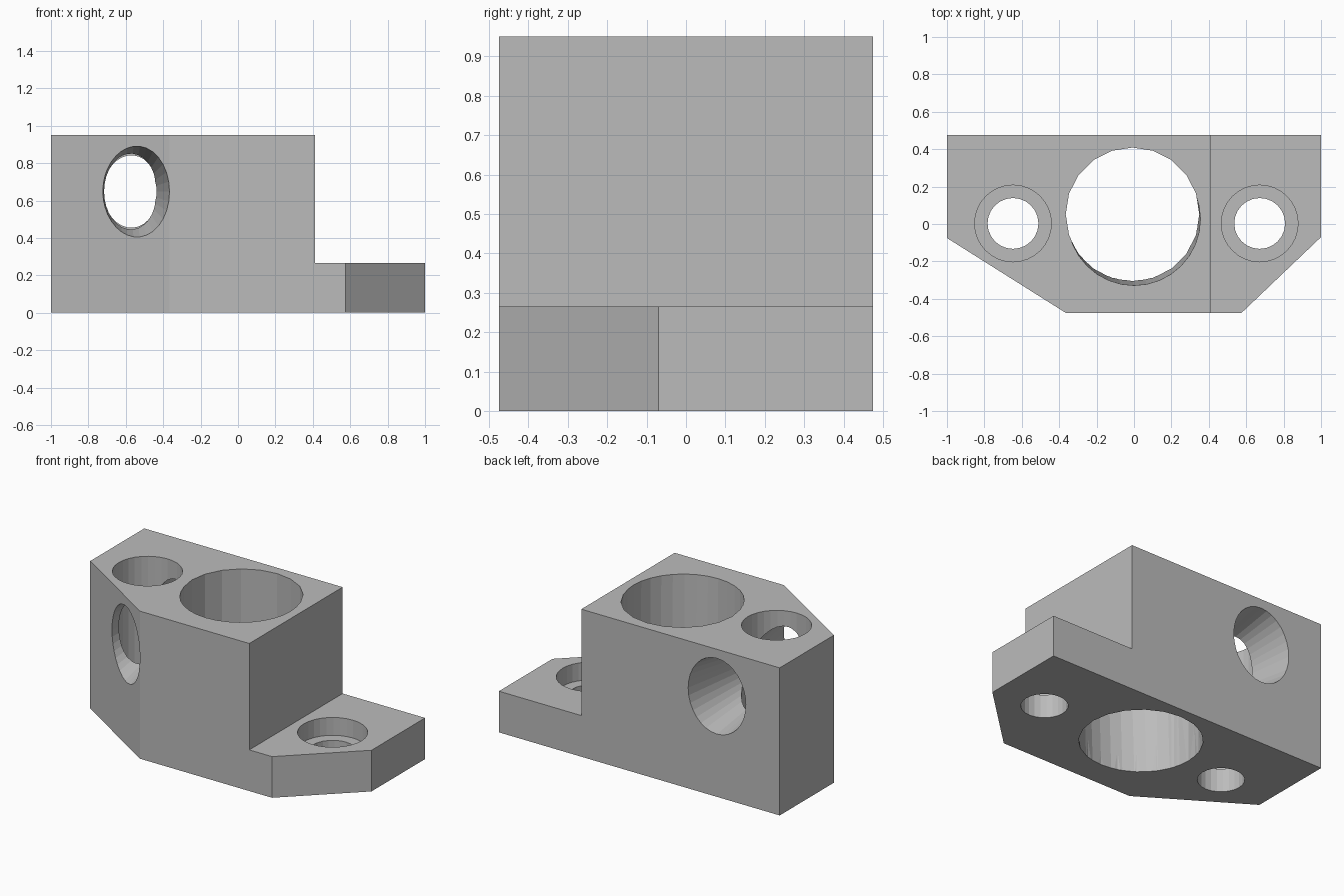
import bpy, bmesh, math
from mathutils import Vector

cube = bpy.data.objects.get("Cube")
if cube:
    bpy.data.objects.remove(cube, do_unlink=True)

grey = bpy.data.materials.new("plain grey")
grey.use_nodes = True
colour = (0.5, 0.5, 0.5, 1)
grey.diffuse_color = colour
grey.node_tree.nodes["Principled BSDF"].inputs["Base Color"].default_value = colour


def loft(name, rings):
    """Closed solid through a list of matching point rings."""
    bm = bmesh.new()
    loops = [[bm.verts.new(p) for p in ring] for ring in rings]
    n = len(loops[0])
    for a, b in zip(loops, loops[1:]):
        for i in range(n):
            j = (i + 1) % n
            bm.faces.new((a[i], a[j], b[j], b[i]))
    bm.faces.new(loops[0])
    bm.faces.new(loops[-1])
    bmesh.ops.recalc_face_normals(bm, faces=bm.faces)
    mesh = bpy.data.meshes.new(name)
    bm.to_mesh(mesh)
    bm.free()
    mesh.materials.append(grey)
    obj = bpy.data.objects.new(name, mesh)
    bpy.context.collection.objects.link(obj)
    return obj


def ellipse(centre, u, v, sides):
    angles = [math.tau * i / sides for i in range(sides)]
    return [Vector(centre) + Vector(u) * math.cos(a) + Vector(v) * math.sin(a) for a in angles]


def bore(name, low, high, radius, sides):
    return loft(name, [ellipse(c, (radius, 0, 0), (0, radius, 0), sides) for c in (low, high)])


def cut(target, cutter):
    mod = target.modifiers.new(cutter.name, "BOOLEAN")
    mod.operation = "DIFFERENCE"
    mod.solver = "EXACT"
    mod.object = cutter
    bpy.context.view_layer.objects.active = target
    bpy.ops.object.modifier_apply(modifier=mod.name)
    bpy.data.objects.remove(cutter, do_unlink=True)


# Chamfered block
outline = [(-1, .475), (-1, -.075), (-.365, -.475), (.575, -.475), (1, -.07), (1, .475)]
block = loft("mounting_block", [[(x, y, z) for x, y in outline] for z in (0, .95)])

# Lowered step at one end
corners = [(.413, -1), (2, -1), (2, 1), (.413, 1)]
cut(block, loft("step_cutter", [[(x, y, z) for x, y in corners] for z in (.265, 2)]))

# Large bore, widened towards the front at its top
cut(block, bore("main_bore", (-.008, .052, -.1), (-.008, .052, 1.1), .357, 20))
cut(block, bore("bore_relief", (-.01, .054, -.1), (.001, .024, 1.05), .355, 32))

# Two counterbored bolt holes
for x in (-.647, .672):
    cut(block, bore("bolt_hole", (x, .003, -.1), (x, .003, 1.1), .136, 24))
    cut(block, bore("counterbore", (x, .003, .15), (x, .003, 1.1), .205, 32))

# Cross hole flaring to both faces: y, centre x, half width, half height
flare = [(-.6, -.555, .207, .299), (0, -.565, .13, .16), (.6, -.55, .225, .266)]
cut(block, loft("cross_hole", [ellipse((x, y, .648), (w, 0, 0), (0, 0, h), 32)
                               for y, x, w, h in flare]))
